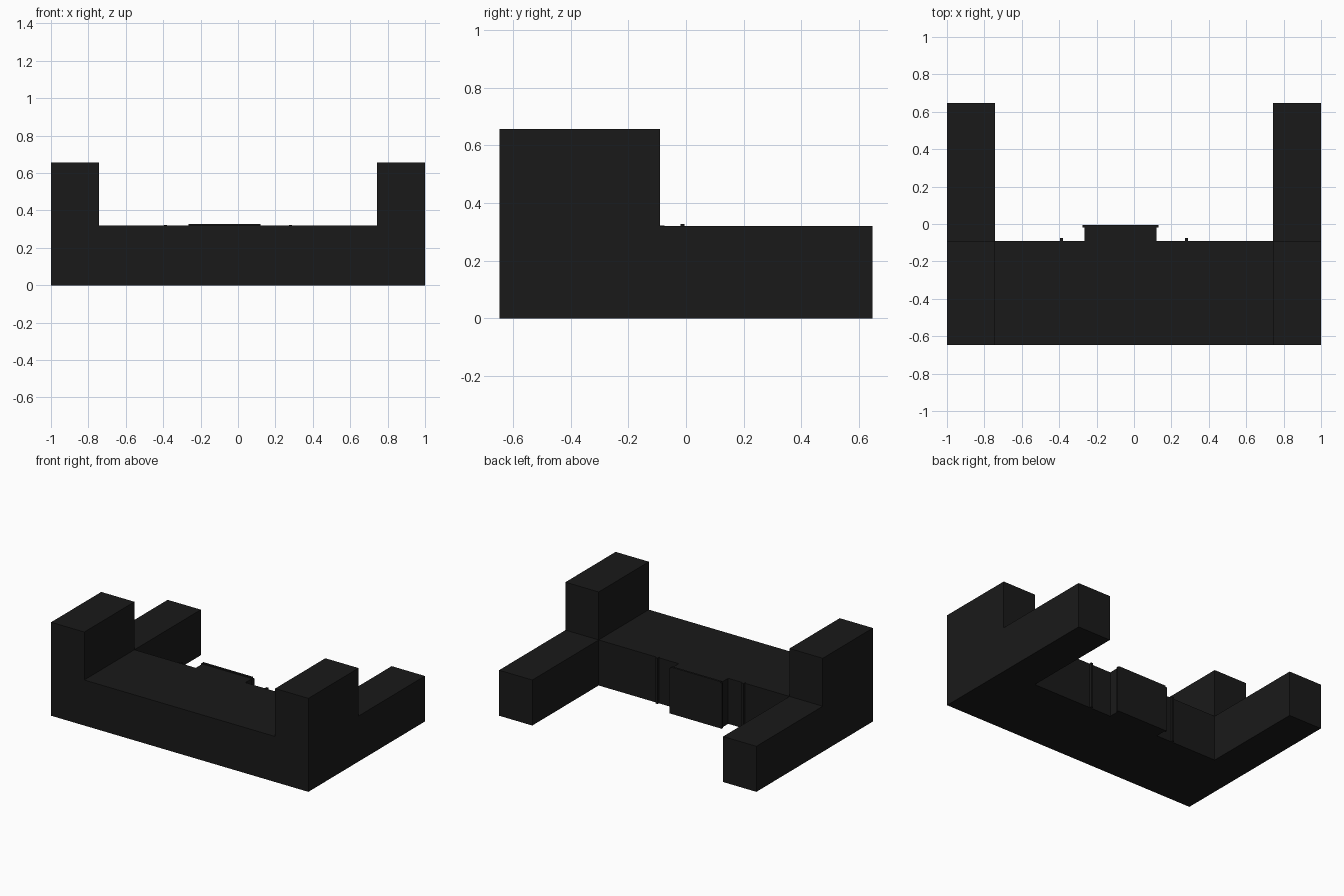
import bpy
import bmesh

if "Cube" in bpy.data.objects:
    bpy.data.objects.remove(bpy.data.objects["Cube"])

mat = bpy.data.materials.new("dark_wall")
mat.diffuse_color = (0.01, 0.01, 0.01, 1)
mat.use_nodes = True
mat.node_tree.nodes["Principled BSDF"].inputs["Base Color"].default_value = mat.diffuse_color


def box(name, x, y, z):
    """Axis-aligned box given (min, max) on each axis."""
    bm = bmesh.new()
    bmesh.ops.create_cube(bm, size=1)
    for v in bm.verts:
        for i, (lo, hi) in enumerate((x, y, z)):
            v.co[i] = lo if v.co[i] < 0 else hi
    me = bpy.data.meshes.new(name)
    bm.to_mesh(me)
    bm.free()
    me.materials.append(mat)
    ob = bpy.data.objects.new(name, me)
    bpy.context.collection.objects.link(ob)
    return ob


FRONT, INNER, BACK = -0.647, -0.09, 0.647
LOW, HIGH = 0.32, 0.657

# Low central block between the towers
box("central_block", (-0.742, 0.742), (FRONT, INNER), (0, LOW))

# Tall corner towers with low wings running back
for side, s in (("left", -1), ("right", 1)):
    x = sorted((s * 0.742, s * 1.0))
    box(side + "_tower", x, (FRONT, INNER), (0, HIGH))
    box(side + "_wing", x, (INNER, BACK), (0, LOW))

# Projecting bay on the rear wall
box("rear_bay", (-0.265, 0.12), (INNER, -0.005), (0, LOW))

# Thin trim around the bay's rear edge
TRIM_Y = (-0.019, -0.005)
box("bay_top_trim", (-0.265, 0.12), TRIM_Y, (LOW, 0.328))
box("bay_left_trim", (-0.275, -0.265), TRIM_Y, (0, LOW))
box("bay_right_trim", (0.12, 0.13), TRIM_Y, (0, LOW))

# Slim vertical ribs on either side of the bay
for name, cx in (("left_rib", -0.387), ("right_rib", 0.282)):
    box(name, (cx - 0.008, cx + 0.008), (INNER - 0.005, -0.075), (0, 0.323))
